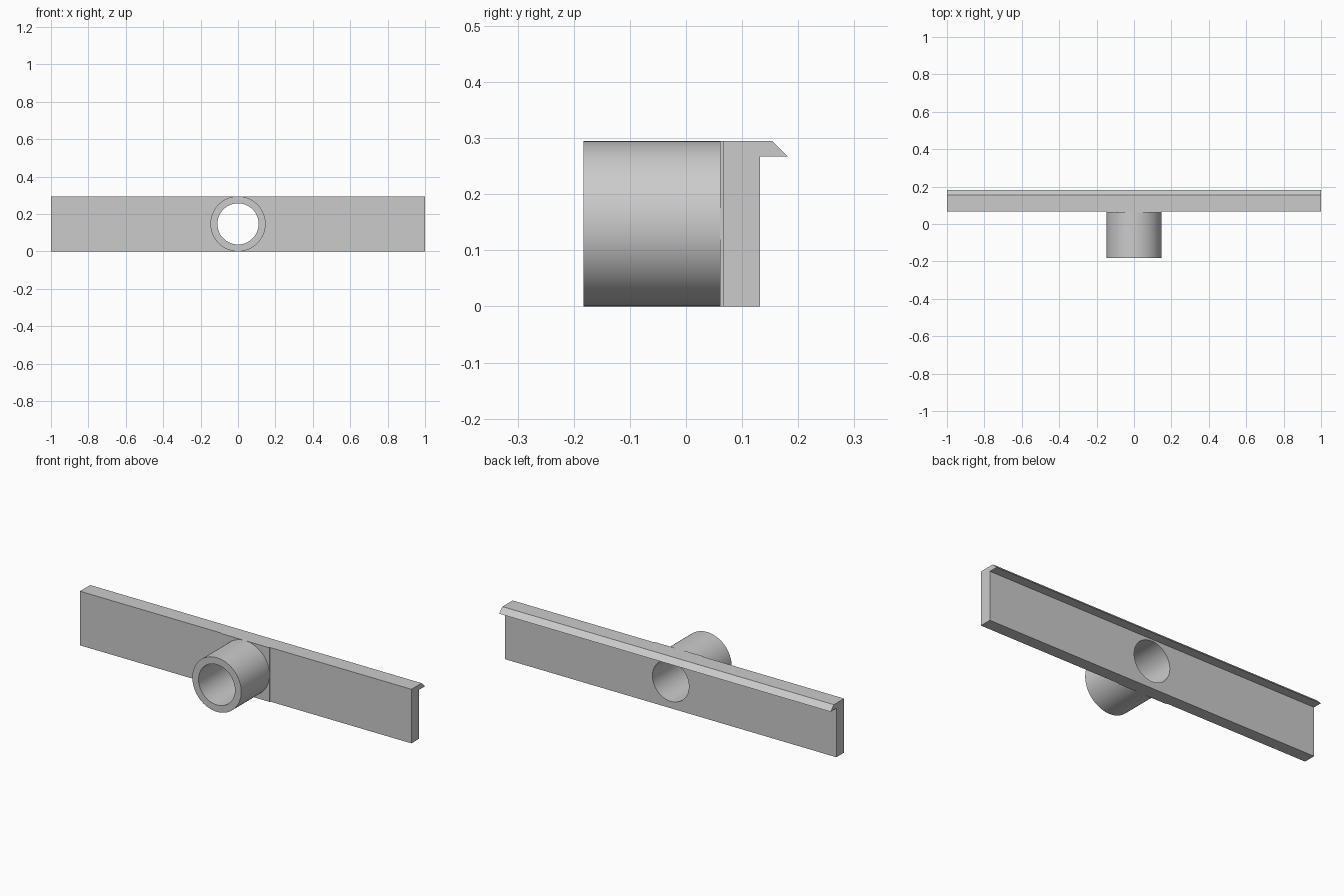
import bpy
import bmesh
import math
from mathutils import Matrix

old = bpy.data.objects.get("Cube")
if old:
    bpy.data.objects.remove(old, do_unlink=True)

HEIGHT = 0.295
RADIUS = HEIGHT / 2
BORE = 0.11
FRONT, PAD, RAIL, BACK = -0.183, 0.061, 0.066, 0.132
SIDES = 96

grey = bpy.data.materials.new("light grey")
grey.use_nodes = True
colour = (0.6, 0.6, 0.6, 1)
grey.diffuse_color = colour
grey.node_tree.nodes["Principled BSDF"].inputs["Base Color"].default_value = colour


def make_object(name, bm):
    bmesh.ops.recalc_face_normals(bm, faces=bm.faces)
    mesh = bpy.data.meshes.new(name)
    bm.to_mesh(mesh)
    bm.free()
    obj = bpy.data.objects.new(name, mesh)
    bpy.context.collection.objects.link(obj)
    mesh.materials.append(grey)
    return obj


def bar(name, profile, half_width):
    """Extrude a (y, z) profile along x."""
    bm = bmesh.new()
    face = bm.faces.new([bm.verts.new((-half_width, y, z)) for y, z in profile])
    extruded = bmesh.ops.extrude_face_region(bm, geom=[face])["geom"]
    moved = [v for v in extruded if isinstance(v, bmesh.types.BMVert)]
    bmesh.ops.translate(bm, verts=moved, vec=(2 * half_width, 0, 0))
    return make_object(name, bm)


def cylinder(name, radius, y0, y1):
    """Solid cylinder along y, centred on the socket axis."""
    bm = bmesh.new()
    place = Matrix.Translation((0, (y0 + y1) / 2, RADIUS)) @ Matrix.Rotation(math.pi / 2, 4, "X")
    bmesh.ops.create_cone(bm, cap_ends=True, segments=SIDES, radius1=radius,
                          radius2=radius, depth=y1 - y0, matrix=place)
    return make_object(name, bm)


# Long rail with a hooked lip along its top back edge
rail = bar("hooked_rail", [(RAIL, 0), (BACK, 0), (BACK, 0.267), (0.182, 0.267),
                           (0.154, HEIGHT), (RAIL, HEIGHT)], 1.0)

# Thin square pad behind the tube, and the tube itself
pad = bar("mounting_pad", [(PAD, 0), (RAIL, 0), (RAIL, HEIGHT), (PAD, HEIGHT)], RADIUS)
tube = cylinder("socket_tube", RADIUS, FRONT, PAD)

# Bore through all parts
cutter = cylinder("bore_cutter", BORE, -0.4, 0.4)
cutter.hide_render = True
for part in (rail, pad, tube):
    cut = part.modifiers.new("bore", "BOOLEAN")
    cut.operation = "DIFFERENCE"
    cut.solver = "EXACT"
    cut.object = cutter
    bpy.ops.object.select_all(action="DESELECT")
    part.select_set(True)
    bpy.context.view_layer.objects.active = part
    bpy.ops.object.modifier_apply(modifier=cut.name)
    bpy.ops.object.shade_smooth_by_angle(angle=math.radians(30))
bpy.data.objects.remove(cutter, do_unlink=True)
